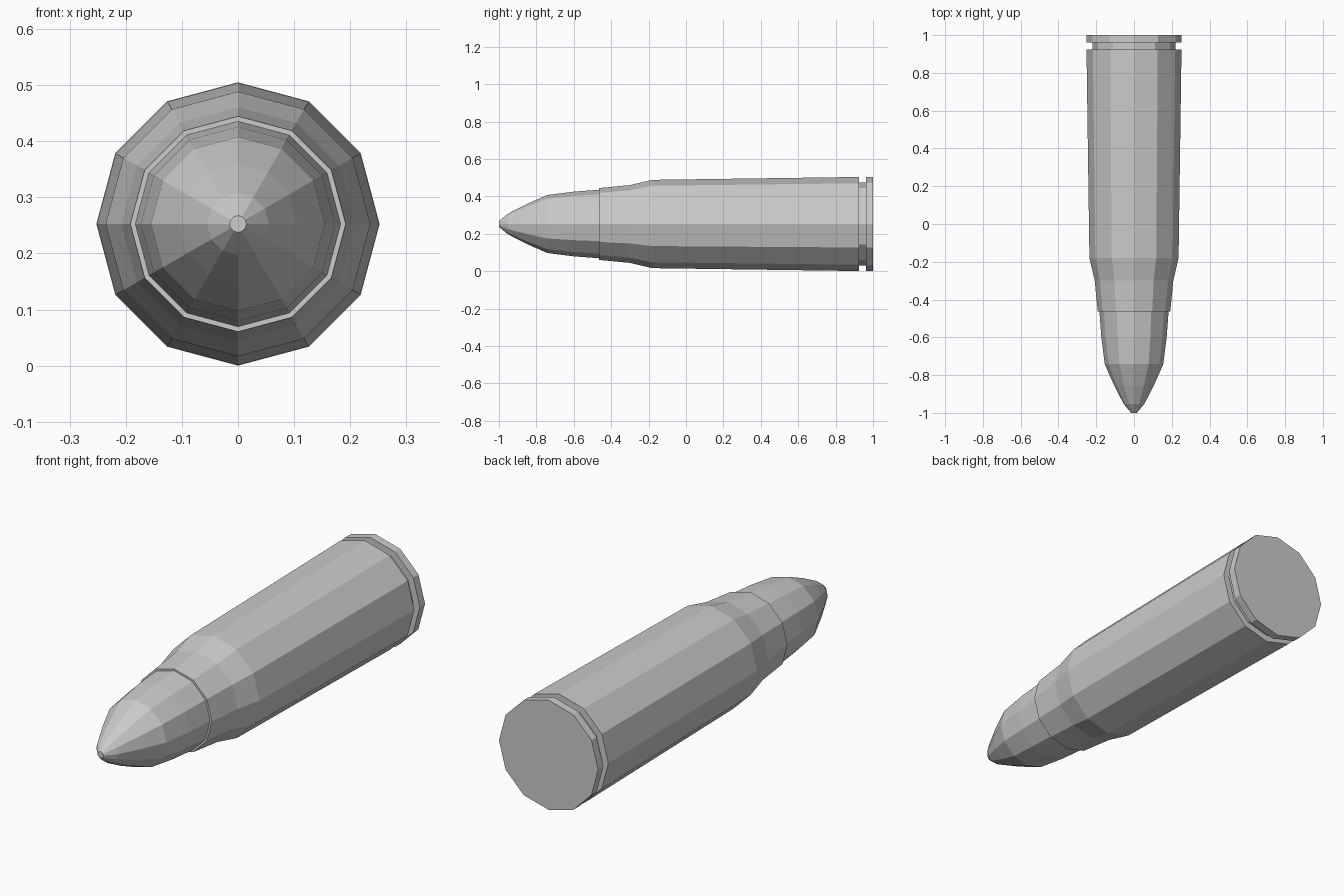
import bpy, bmesh
from math import sin, cos, pi

SIDES = 12
AXIS_Z = 0.2525

if "Cube" in bpy.data.objects:
    bpy.data.objects.remove(bpy.data.objects["Cube"], do_unlink=True)

# One plain grey metal
metal = bpy.data.materials.new("grey_metal")
metal.use_nodes = True
grey = (0.6, 0.6, 0.6, 1.0)
metal.diffuse_color = grey
metal.node_tree.nodes["Principled BSDF"].inputs["Base Color"].default_value = grey


def turned_part(name, profile):
    """Faceted solid along y from (y, radius) pairs, capped at both ends."""
    bm = bmesh.new()
    rings = []
    for y, r in profile:
        angles = [2 * pi * i / SIDES for i in range(SIDES)]
        rings.append([bm.verts.new((r * cos(a), y, AXIS_Z + r * sin(a))) for a in angles])
    for a, b in zip(rings, rings[1:]):
        for i in range(SIDES):
            j = (i + 1) % SIDES
            bm.faces.new((a[i], a[j], b[j], b[i]))
    bm.faces.new(rings[0])
    bm.faces.new(rings[-1])
    bmesh.ops.recalc_face_normals(bm, faces=bm.faces)
    mesh = bpy.data.meshes.new(name)
    bm.to_mesh(mesh)
    bm.free()
    mesh.materials.append(metal)
    obj = bpy.data.objects.new(name, mesh)
    bpy.context.collection.objects.link(obj)
    return obj


# Pointed tip, seated a little way inside the case mouth
turned_part("pointed_tip", [
    (-1.0, 0.015), (-0.952, 0.055), (-0.855, 0.105), (-0.742, 0.155),
    (-0.6, 0.173), (-0.464, 0.183), (-0.4, 0.183)])

# Case: mouth, shoulder, tapered body, extractor groove and rim
turned_part("case", [
    (-0.464, 0.192), (-0.30, 0.208), (-0.18, 0.236), (0.924, 0.2515),
    (0.924, 0.221), (0.962, 0.221), (0.962, 0.2525), (1.0, 0.2525)])
